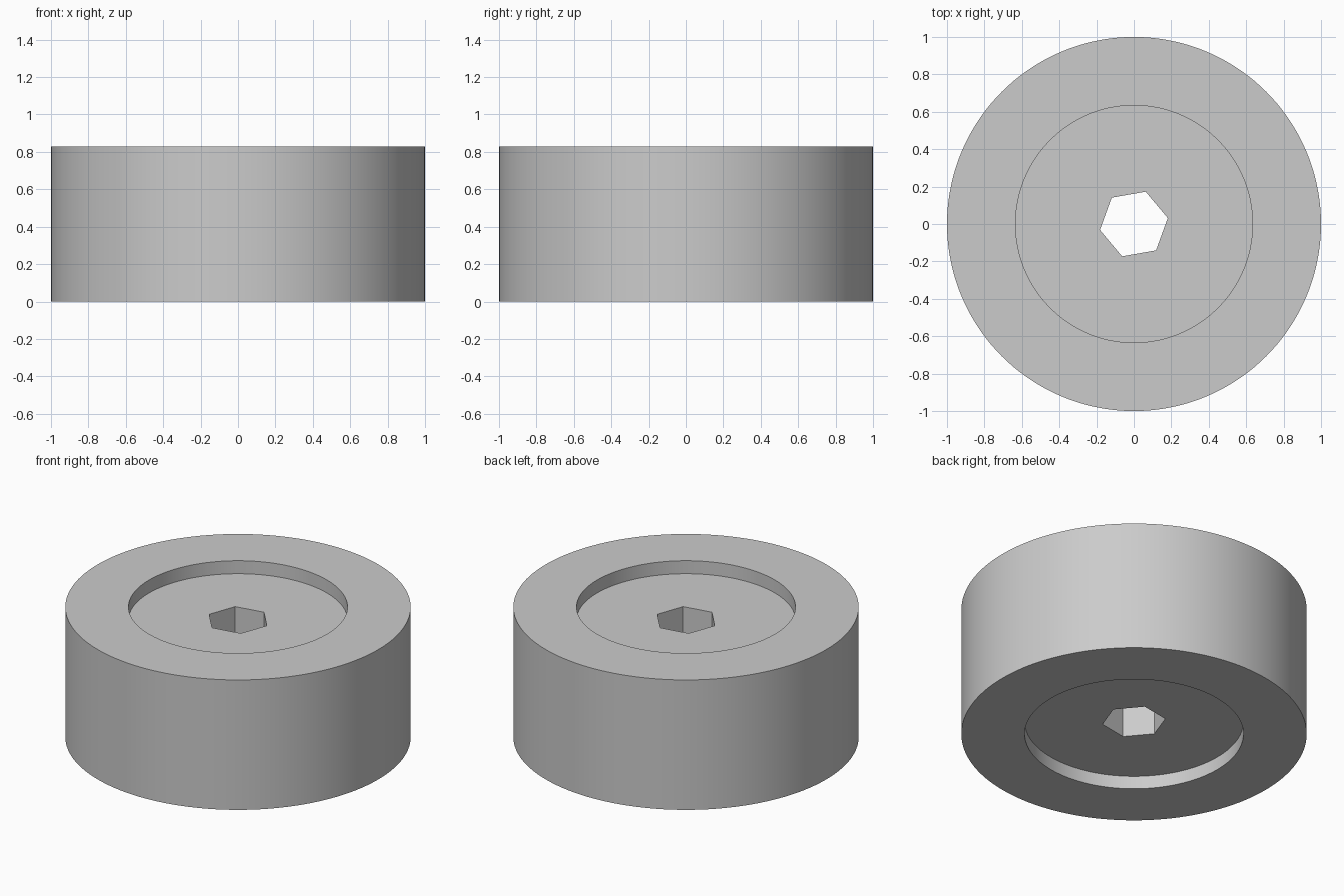
import bpy
import bmesh
from math import cos, pi, radians, sin

cube = bpy.data.objects.get("Cube")
if cube:
    bpy.data.objects.remove(cube, do_unlink=True)

SEGMENTS = 144
HEIGHT = 0.83
RECESS = 0.083
OUTER, INNER, HEX = 1.0, 0.634, 0.184
HEX_TURN = radians(10)


def round_radius(radius):
    return lambda angle: radius


def hex_radius(radius):
    # Distance from the axis to a hexagon's side at a given angle
    def at(angle):
        return radius * cos(pi / 6) / cos((angle - HEX_TURN) % (pi / 3) - pi / 6)
    return at


def ring(bm, radius_at, z):
    angles = [2 * pi * i / SEGMENTS for i in range(SEGMENTS)]
    return [bm.verts.new((radius_at(a) * cos(a), radius_at(a) * sin(a), z))
            for a in angles]


# Grey material
grey = bpy.data.materials.new("plain grey")
grey.use_nodes = True
colour = (0.6, 0.6, 0.6, 1)
grey.diffuse_color = colour
grey.node_tree.nodes["Principled BSDF"].inputs["Base Color"].default_value = colour

# Closed cross-section: outer wall, both recesses and the hexagonal bore
outer, inner, bore = round_radius(OUTER), round_radius(INNER), hex_radius(HEX)
section = [
    (outer, 0), (outer, HEIGHT),
    (inner, HEIGHT), (inner, HEIGHT - RECESS),
    (bore, HEIGHT - RECESS), (bore, RECESS),
    (inner, RECESS), (inner, 0),
]
bm = bmesh.new()
rings = [ring(bm, radius_at, z) for radius_at, z in section]
for lower, upper in zip(rings, rings[1:] + rings[:1]):
    for i in range(SEGMENTS):
        j = (i + 1) % SEGMENTS
        bm.faces.new((lower[i], lower[j], upper[j], upper[i]))
bmesh.ops.recalc_face_normals(bm, faces=bm.faces)

mesh = bpy.data.meshes.new("wheel_body")
bm.to_mesh(mesh)
bm.free()
mesh.materials.append(grey)
body = bpy.data.objects.new("wheel_body", mesh)
bpy.context.collection.objects.link(body)

# Smooth round walls with crisp rims and bore corners
bpy.ops.object.select_all(action="DESELECT")
body.select_set(True)
bpy.context.view_layer.objects.active = body
bpy.ops.object.shade_smooth_by_angle(angle=radians(30))
